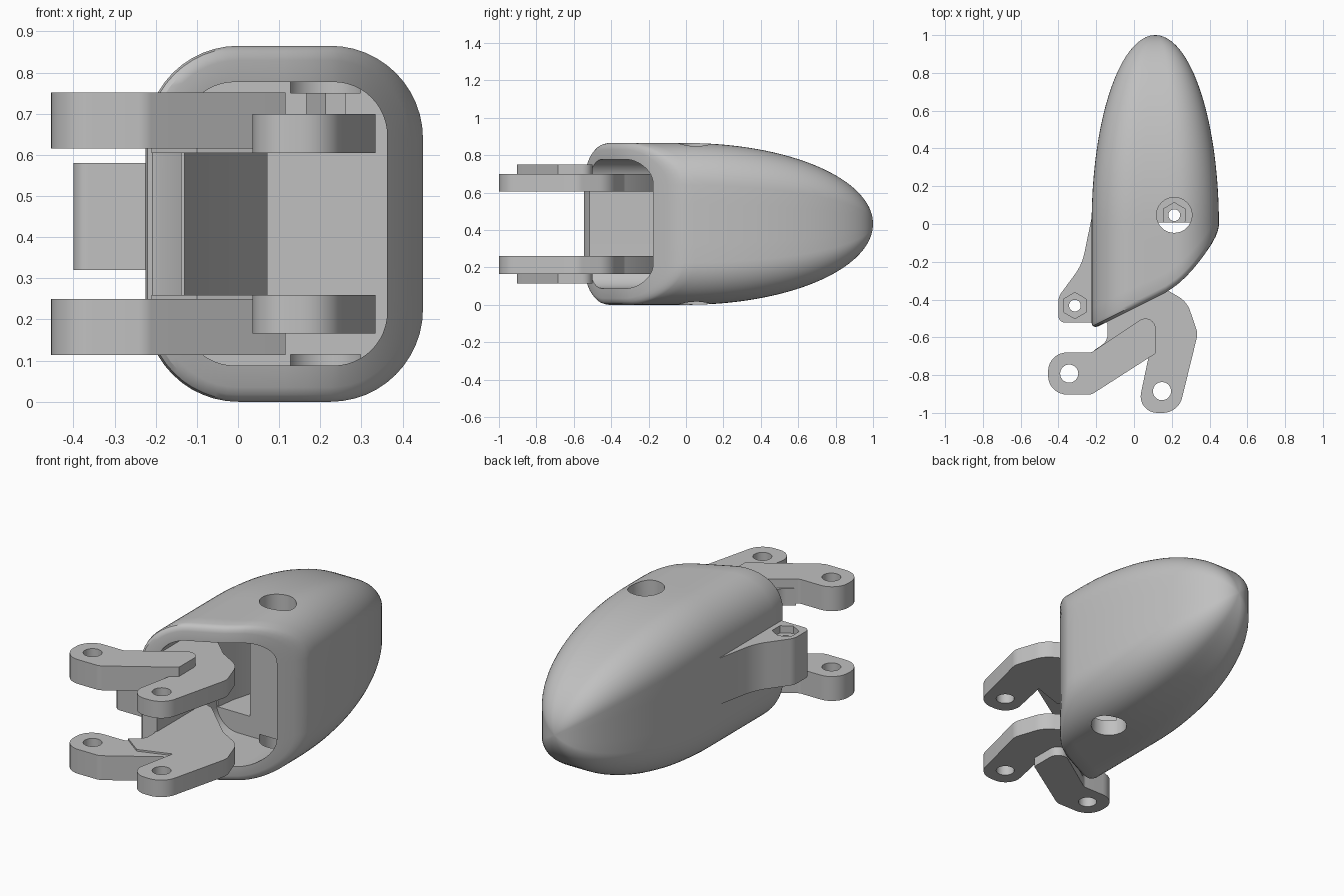
import bpy, bmesh, math
from mathutils import Vector

cube = bpy.data.objects.get("Cube")
if cube:
    bpy.data.objects.remove(cube, do_unlink=True)

grey = bpy.data.materials.new("plain grey")
grey.use_nodes = True
grey.diffuse_color = (0.53, 0.53, 0.53, 1)
grey.node_tree.nodes["Principled BSDF"].inputs["Base Color"].default_value = (0.53, 0.53, 0.53, 1)

CX, MID = 0.1125, 0.4325      # centre of the shell section
HX, HZ = 0.337, 0.4325        # half sizes of the shell section


def finish(name, bm):
    bmesh.ops.recalc_face_normals(bm, faces=bm.faces)
    mesh = bpy.data.meshes.new(name)
    bm.to_mesh(mesh)
    bm.free()
    mesh.materials.append(grey)
    ob = bpy.data.objects.new(name, mesh)
    bpy.context.collection.objects.link(ob)
    return ob


def loft(name, rings):
    bm = bmesh.new()
    loops = [[bm.verts.new(p) for p in ring] for ring in rings]
    n = len(loops[0])
    for a, b in zip(loops, loops[1:]):
        for i in range(n):
            j = (i + 1) % n
            bm.faces.new((a[i], a[j], b[j], b[i]))
    bm.faces.new(loops[0])
    bm.faces.new(loops[-1])
    return finish(name, bm)


def rounded(corners, steps=8):
    """Polygon of (x, y, radius) corners with each corner rounded."""
    out = []
    for i, (x, y, r) in enumerate(corners):
        p = Vector((x, y))
        a = Vector(corners[i - 1][:2]) - p
        b = Vector(corners[(i + 1) % len(corners)][:2]) - p
        if r == 0:
            out.append(p)
            continue
        half = a.angle(b) / 2
        d = min(r / math.tan(half), a.length * 0.49, b.length * 0.49)
        r = d * math.tan(half)
        a.normalize()
        b.normalize()
        c = p + (a + b).normalized() * (r / math.sin(half))
        u, v = (p + a * d - c).normalized(), (p + b * d - c).normalized()
        out += [c + u.slerp(v, k / steps).normalized() * r for k in range(steps + 1)]
    return out


def prism(name, outline, z0, z1):
    return loft(name, [[(p[0], p[1], z) for p in outline] for z in (z0, z1)])


def disc(x, y, r, sides=32):
    return [(x + r * math.cos(math.tau * i / sides + math.pi / 2),
             y + r * math.sin(math.tau * i / sides + math.pi / 2)) for i in range(sides)]


def cut(ob, cutters):
    for c in cutters:
        m = ob.modifiers.new("cut", 'BOOLEAN')
        m.operation, m.solver, m.object = 'DIFFERENCE', 'EXACT', c
    bpy.context.view_layer.update()
    mesh = bpy.data.meshes.new_from_object(ob.evaluated_get(bpy.context.evaluated_depsgraph_get()))
    ob.modifiers.clear()
    ob.data = mesh
    for c in cutters:
        bpy.data.objects.remove(c, do_unlink=True)


def smooth(ob, angle=32):
    bpy.ops.object.select_all(action='DESELECT')
    ob.select_set(True)
    bpy.context.view_layer.objects.active = ob
    bpy.ops.object.shade_smooth_by_angle(angle=math.radians(angle))


# Shell section: rounded rectangle with subdivided straight sides
def section(hx, hz, r):
    pts = []
    signs = ((1, 1), (-1, 1), (-1, -1), (1, -1))
    for k in range(4):
        arc = []
        for i in range(13):
            t = math.pi / 2 * (k + i / 12)
            arc.append((CX + signs[k][0] * (hx - r) + r * math.cos(t),
                        MID + signs[k][1] * (hz - r) + r * math.sin(t)))
        t = math.pi / 2 * (k + 1)
        nx, nz = signs[(k + 1) % 4]
        end = (CX + nx * (hx - r) + r * math.cos(t), MID + nz * (hz - r) + r * math.sin(t))
        s = arc[-1]
        pts += arc + [(s[0] + (end[0] - s[0]) * f, s[1] + (end[1] - s[1]) * f) for f in (0.25, 0.5, 0.75)]
    return pts


def mouth(x):
    """Slanted front edge of the shell, curving back on the wide side."""
    return -0.56 + 0.5 * (x + 0.225) + 2 * max(0, x - 0.15) ** 2


# Hollow tapered shell: pocket floor, pocket wall, rim, then outside to the tip
inner = section(HX - 0.087, HZ - 0.088, 0.13)
rings = [[(x, 0.008, z) for x, z in inner], [(x, mouth(x), z) for x, z in inner]]
for inset, back in ((0.035, 0), (0.017, 0.006), (0.005, 0.018)):
    rings.append([(x, mouth(x) + back, z) for x, z in section(HX - inset, HZ - inset, 0.225 - inset)])
outer = section(HX, HZ, 0.225)
for k in range(30):
    t = math.sin(math.pi / 2 * k / 29.3)
    ring = []
    for x, z in outer:
        c = mouth(x) + 0.035
        y = c + (1 - c) * t
        q = math.sqrt(1 - max(0, y) ** 2)
        ring.append((CX + (x - CX) * q, y, MID + (z - MID) * q))
    rings.append(ring)
shell = loft("shell", rings)

# Deep side pocket and the pin hole with its recesses
deep = prism("deep_pocket", [(-0.137, -0.05), (0.07, -0.05), (0.07, 0.6), (0.02, 0.5),
                             (-0.06, 0.32), (-0.115, 0.12)], 0.2, 0.665)
px, py = 0.213, 0.047
cut(shell, [deep,
            prism("top_recess", disc(px, py, 0.094), 0.75, 1),
            prism("bottom_recess", disc(px, py, 0.094), -0.1, 0.115),
            prism("nut_recess", disc(px, py, 0.066, 6), 0.68, 0.8),
            prism("pin_hole", disc(px, py, 0.031), -0.1, 1)])
smooth(shell)

# Side lug with a nut recess
lug = prism("side_lug", rounded([(-0.4, -0.522, 0.035), (-0.4, -0.385, 0.08), (-0.275, -0.215, 0.3),
                                 (-0.221, 0.05, 0), (-0.18, 0.05, 0), (-0.18, -0.522, 0)]), 0.32, 0.58)
cut(lug, [prism("lug_hole", disc(-0.313, -0.432, 0.031), 0.2, 0.7),
          prism("lug_nut_recess", disc(-0.313, -0.432, 0.069, 6), 0.54, 0.7)])
smooth(lug)

# Paired hinge arms, mirrored about the mid height
bent_arm = rounded([(-0.455, -0.68, 0.1), (-0.225, -0.68, 0.04), (0.115, -0.452, 0.055),
                    (0.115, -0.685, 0), (-0.225, -0.903, 0.06), (-0.455, -0.903, 0.1)])
hub_arm = rounded([(0.015, -1, 0.105), (0.235, -1, 0.105), (0.338, -0.58, 0.09), (0.28, -0.41, 0.14),
                   (0.14, -0.33, 0.08), (-0.08, -0.12, 0), (-0.18, -0.09, 0), (-0.18, -0.48, 0),
                   (-0.14, -0.53, 0), (-0.14, -0.62, 0.07), (-0.21, -0.668, 0), (-0.1, -0.75, 0),
                   (0.08, -0.69, 0)])
for label, side in (("upper", 1), ("lower", -1)):
    for part, outline, lo, hi, hole in (("bent_arm", bent_arm, 0.1825, 0.3185, (-0.343, -0.792)),
                                        ("hub_arm", hub_arm, 0.1725, 0.267, (0.148, -0.885))):
        z0, z1 = sorted((MID + side * lo, MID + side * hi))
        arm = prism(label + "_" + part, outline, z0, z1)
        cut(arm, [prism("arm_hole", disc(*hole, 0.048), z0 - 0.1, z1 + 0.1)])
        smooth(arm)
